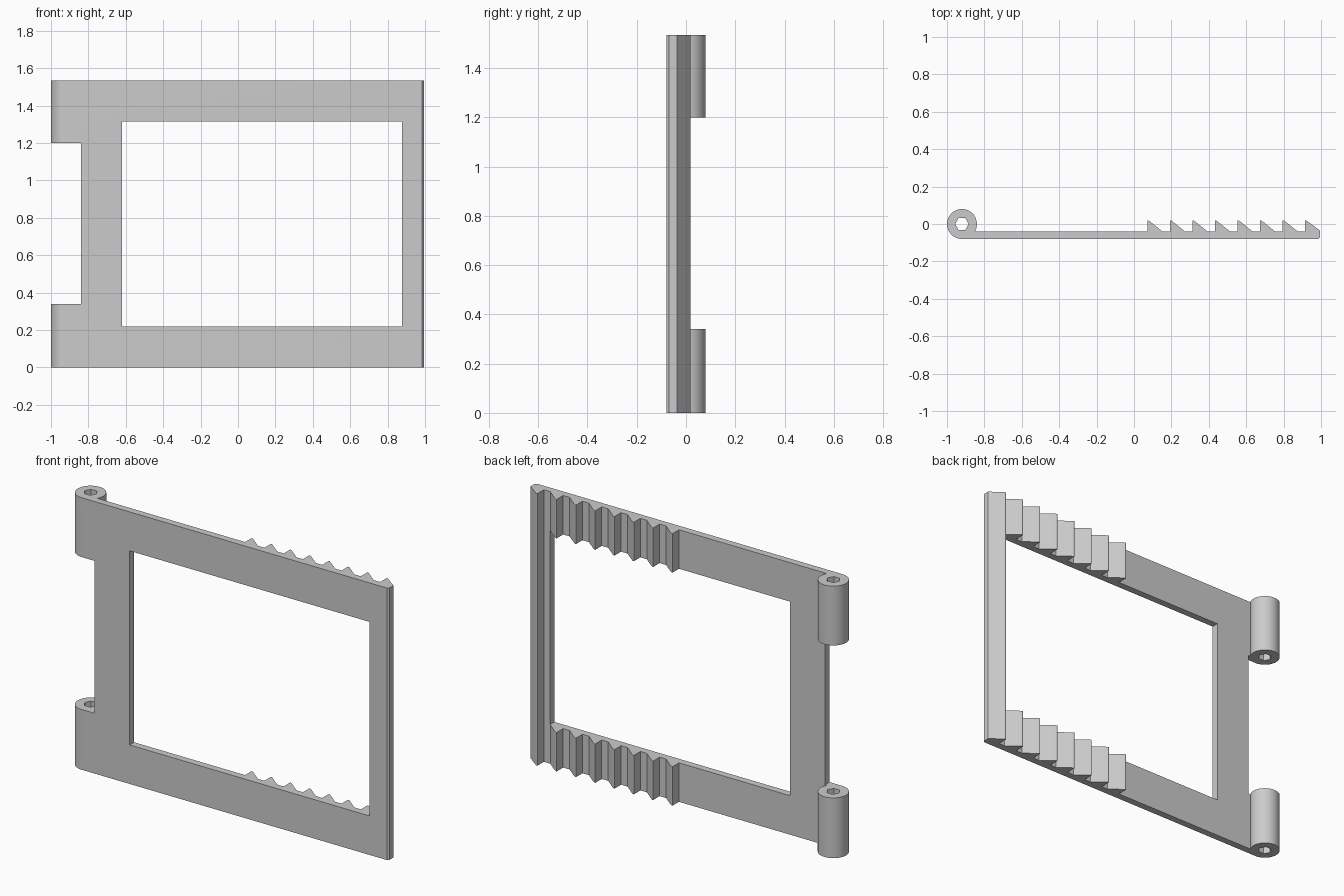
import bpy, bmesh
from math import cos, sin, radians

default = bpy.data.objects.get("Cube")
if default:
    bpy.data.objects.remove(default, do_unlink=True)

HEIGHT = 1.535
FRONT, BACK = -0.08, -0.04      # plate thickness
HINGE_X, HINGE_R = -0.92, 0.08
TEETH, PITCH, FIRST = 8, 0.1205, 0.072

grey = bpy.data.materials.new("light_grey")
grey.use_nodes = True
colour = (0.6, 0.6, 0.6, 1)
grey.diffuse_color = colour
grey.node_tree.nodes["Principled BSDF"].inputs["Base Color"].default_value = colour


def prism(name, outline, z0, z1):
    """Extrude a plan outline upward into a closed solid."""
    bm = bmesh.new()
    face = bm.faces.new([bm.verts.new((x, y, z0)) for x, y in outline])
    top = bmesh.ops.extrude_face_region(bm, geom=[face])["geom"]
    bmesh.ops.translate(bm, vec=(0, 0, z1 - z0),
                        verts=[v for v in top if isinstance(v, bmesh.types.BMVert)])
    bmesh.ops.recalc_face_normals(bm, faces=bm.faces)
    mesh = bpy.data.meshes.new(name)
    bm.to_mesh(mesh)
    bm.free()
    mesh.materials.append(grey)
    obj = bpy.data.objects.new(name, mesh)
    bpy.context.collection.objects.link(obj)
    return obj


def box(name, x0, x1, z0, z1):
    return prism(name, [(x0, -0.3), (x1, -0.3), (x1, 0.3), (x0, 0.3)], z0, z1)


def arc(radius, start, end, steps):
    angles = [radians(start + (end - start) * i / steps) for i in range(steps + 1)]
    return [(HINGE_X + radius * cos(a), radius * sin(a)) for a in angles]


# Plan outline: chamfered end, ratchet teeth, then round the hinge barrel
outline = [(0.985, FRONT), (0.995, -0.07), (0.995, -0.036)]
for i in reversed(range(TEETH)):
    x = FIRST + i * PITCH
    if i < TEETH - 1:
        outline.append((x + 0.08, BACK))
    outline += [(x + 0.018, 0.01), (x + 0.006, 0.018), (x, 0.018), (x, BACK)]
outline += [(-0.84, BACK)] + arc(HINGE_R, -30, 270, 48)
frame = prism("toothed_hinge_frame", outline, 0, HEIGHT)

# Openings: window, gap between the hinge barrels, hexagonal pin hole
cutters = [
    box("window_cutter", -0.62, 0.878, 0.22, 1.315),
    box("hinge_gap_cutter", -1.1, -0.84, 0.34, 1.2),
    prism("pin_hole_cutter", arc(0.036, 0, 300, 5), -0.1, HEIGHT + 0.1),
]
bpy.ops.object.select_all(action="DESELECT")
frame.select_set(True)
bpy.context.view_layer.objects.active = frame
for cutter in cutters:
    cutter.hide_render = True
    mod = frame.modifiers.new(cutter.name, "BOOLEAN")
    mod.operation = "DIFFERENCE"
    mod.solver = "EXACT"
    mod.object = cutter
    bpy.ops.object.modifier_apply(modifier=mod.name)
    bpy.data.objects.remove(cutter, do_unlink=True)

bpy.ops.object.shade_smooth_by_angle(angle=radians(15))
